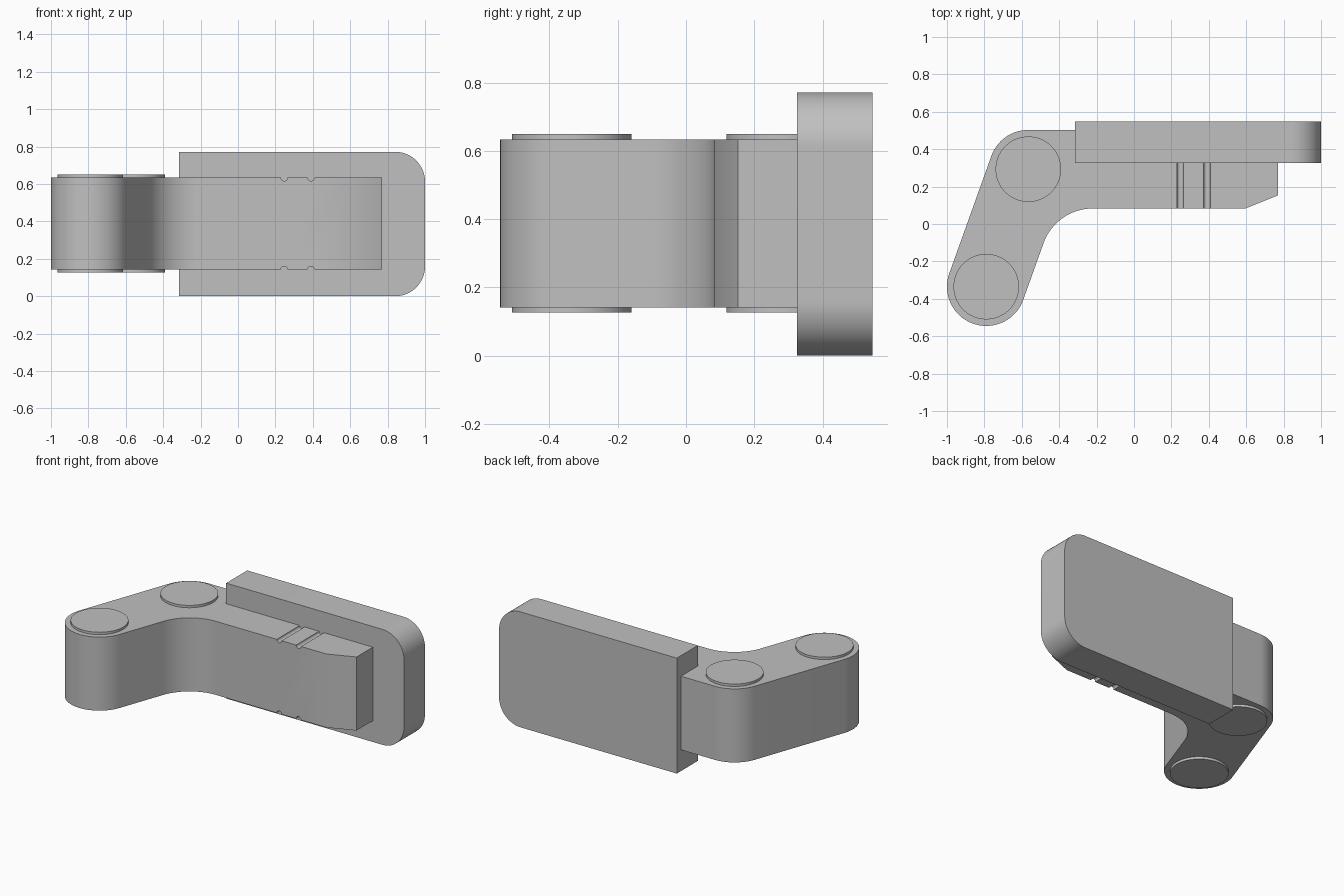
import bpy
import bmesh
from math import radians, degrees, cos, sin, tan, atan2
from mathutils import Vector, Matrix

if "Cube" in bpy.data.objects:
    bpy.data.objects.remove(bpy.data.objects["Cube"], do_unlink=True)

grey = bpy.data.materials.new("light_grey")
grey.use_nodes = True
colour = (0.53, 0.53, 0.53, 1)
grey.diffuse_color = colour
grey.node_tree.nodes["Principled BSDF"].inputs["Base Color"].default_value = colour


def arc(centre, radius, start, end, steps=24):
    """Points along an arc, angles in degrees."""
    angles = [radians(start + (end - start) * i / steps) for i in range(steps + 1)]
    return [(centre[0] + radius * cos(a), centre[1] + radius * sin(a)) for a in angles]


def prism(name, outline, low, high, matrix=Matrix()):
    """Extrude a flat outline from low to high along local z."""
    bm = bmesh.new()
    face = bm.faces.new([bm.verts.new((x, y, low)) for x, y in outline])
    new = bmesh.ops.extrude_face_region(bm, geom=[face])["geom"]
    top = [v for v in new if isinstance(v, bmesh.types.BMVert)]
    bmesh.ops.translate(bm, verts=top, vec=(0, 0, high - low))
    bmesh.ops.transform(bm, matrix=matrix, verts=bm.verts)
    bmesh.ops.recalc_face_normals(bm, faces=bm.faces)
    mesh = bpy.data.meshes.new(name)
    bm.to_mesh(mesh)
    bm.free()
    mesh.materials.append(grey)
    obj = bpy.data.objects.new(name, mesh)
    bpy.context.collection.objects.link(obj)
    return obj


def smooth(obj):
    bpy.ops.object.select_all(action='DESELECT')
    obj.select_set(True)
    bpy.context.view_layer.objects.active = obj
    bpy.ops.object.shade_smooth_by_angle(angle=radians(30))


# Main dimensions
tip, elbow = Vector((-0.79, -0.335)), Vector((-0.565, 0.293))
arm_r, fillet_r = 0.21, 0.28
bottom, top = 0.142, 0.634
front_y, plate_front, plate_back = 0.083, 0.325, 0.547
plate_left, plate_top, corner_r = -0.315, 0.772, 0.16

# Bent arm: rounded tip, rounded elbow, inner fillet and chamfered end
along = (elbow - tip).normalized()
side = degrees(atan2(along.y, along.x)) + 90
inner = tip + arm_r * Vector((along.y, -along.x))
corner = inner + along * ((front_y - inner.y) / along.y)
fillet_x = corner.x + fillet_r * tan(radians(side - 90) / 2)
outline = arc(elbow, arm_r, 90, side)
outline += arc(tip, arm_r, side, side + 180, 40)
outline += arc((fillet_x, front_y - fillet_r), fillet_r, side, 90)
outline += [(0.595, front_y), (0.77, 0.153), (0.77, plate_front + 0.01),
            (plate_left + 0.01, plate_front + 0.01),
            (plate_left + 0.01, elbow.y + arm_r)]
arm = prism("bent_arm", outline, bottom, top)

# Narrow grooves across the top and bottom of the arm
along_y = Matrix.Rotation(radians(90), 4, 'X')
cutters = []
for x in (0.247, 0.39):
    for z in (bottom, top):
        cutter = prism("groove_cutter", arc((x, z), 0.018, 0, 345, 23),
                       -plate_front, 0, along_y)
        cutter.hide_render = True
        cutters.append(cutter)
        cut = arm.modifiers.new("groove", 'BOOLEAN')
        cut.operation = 'DIFFERENCE'
        cut.solver = 'EXACT'
        cut.object = cutter
bpy.context.view_layer.objects.active = arm
for name in [m.name for m in arm.modifiers]:
    bpy.ops.object.modifier_apply(modifier=name)
for cutter in cutters:
    bpy.data.objects.remove(cutter, do_unlink=True)
smooth(arm)

# Back plate, rounded at its left end only
centre_x = 1 - corner_r
outline = [(plate_left, plate_top), (plate_left, 0)]
outline += arc((centre_x, corner_r), corner_r, -90, 0)
outline += arc((centre_x, plate_top - corner_r), corner_r, 0, 90)
smooth(prism("back_plate", outline, -plate_back, -plate_front, along_y))

# Pivot caps, standing proud above and below
for name, centre in (("tip", tip), ("elbow", elbow)):
    circle = arc(centre, 0.175, 0, 355, 71)
    smooth(prism(name + "_upper_cap", circle, top - 0.01, top + 0.016))
    smooth(prism(name + "_lower_cap", circle, bottom - 0.016, bottom + 0.01))
